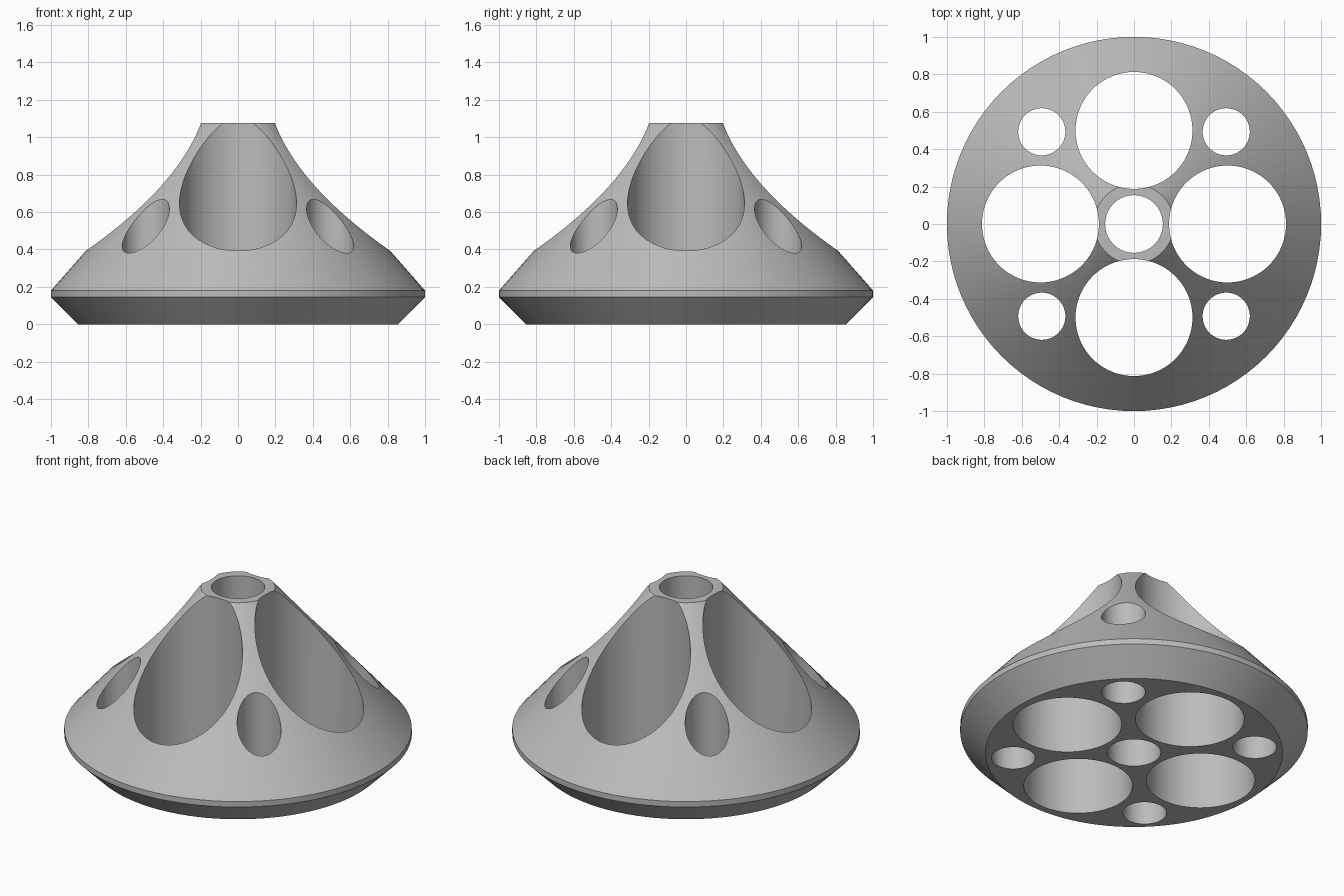
import bpy
import bmesh
import math
from mathutils import Matrix

cube = bpy.data.objects.get("Cube")
if cube:
    bpy.data.objects.remove(cube, do_unlink=True)

grey = bpy.data.materials.new("plain grey")
grey.use_nodes = True
colour = (0.5, 0.5, 0.5, 1)
grey.diffuse_color = colour
grey.node_tree.nodes["Principled BSDF"].inputs["Base Color"].default_value = colour

HEIGHT = 1.075


def make_object(name, bm):
    bmesh.ops.recalc_face_normals(bm, faces=bm.faces)
    mesh = bpy.data.meshes.new(name)
    bm.to_mesh(mesh)
    bm.free()
    mesh.materials.append(grey)
    obj = bpy.data.objects.new(name, mesh)
    bpy.context.collection.objects.link(obj)
    return obj


def turned_solid(profile, sides):
    """Closed solid of revolution from (radius, height) points."""
    bm = bmesh.new()
    rings = [[bm.verts.new((r * math.cos(a), r * math.sin(a), z))
              for a in (math.tau * i / sides for i in range(sides))]
             for r, z in profile]
    for low, high in zip(rings, rings[1:]):
        for i in range(sides):
            j = (i + 1) % sides
            bm.faces.new((low[i], low[j], high[j], high[i]))
    bm.faces.new(rings[0][::-1])
    bm.faces.new(rings[-1])
    return bm


def add_bore(bm, radius, distance, angle, sides):
    """Vertical cylinder placed around the axis."""
    place = Matrix.Translation((distance * math.cos(angle),
                                distance * math.sin(angle), HEIGHT / 2))
    bmesh.ops.create_cone(bm, cap_ends=True, segments=sides, radius1=radius,
                          radius2=radius, depth=HEIGHT + 0.4, matrix=place)


# Conical body with a narrow rim and chamfered underside
body = make_object("conical_body", turned_solid(
    [(0.855, 0), (1, 0.145), (1, 0.18), (0.2135, HEIGHT)], 96))

# Centre bore, four large bores on the axes, four small ones between
bores = bmesh.new()
add_bore(bores, 0.154, 0, 0, 64)
for k in range(4):
    quarter = k * math.pi / 2
    add_bore(bores, 0.3125, 0.5, quarter, 96)
    add_bore(bores, 0.126, 0.697, quarter + math.pi / 4, 64)
cutter = make_object("bore_cutter", bores)
cutter.hide_render = True

# Cut the bores and bake the result
cut = body.modifiers.new("bores", 'BOOLEAN')
cut.operation = 'DIFFERENCE'
cut.solver = 'EXACT'
cut.object = cutter
bpy.ops.object.select_all(action='DESELECT')
body.select_set(True)
bpy.context.view_layer.objects.active = body
bpy.ops.object.modifier_apply(modifier=cut.name)
bpy.data.objects.remove(cutter, do_unlink=True)

# Smooth the round walls, keep the edges crisp
bpy.ops.object.shade_smooth_by_angle(angle=math.radians(30))
